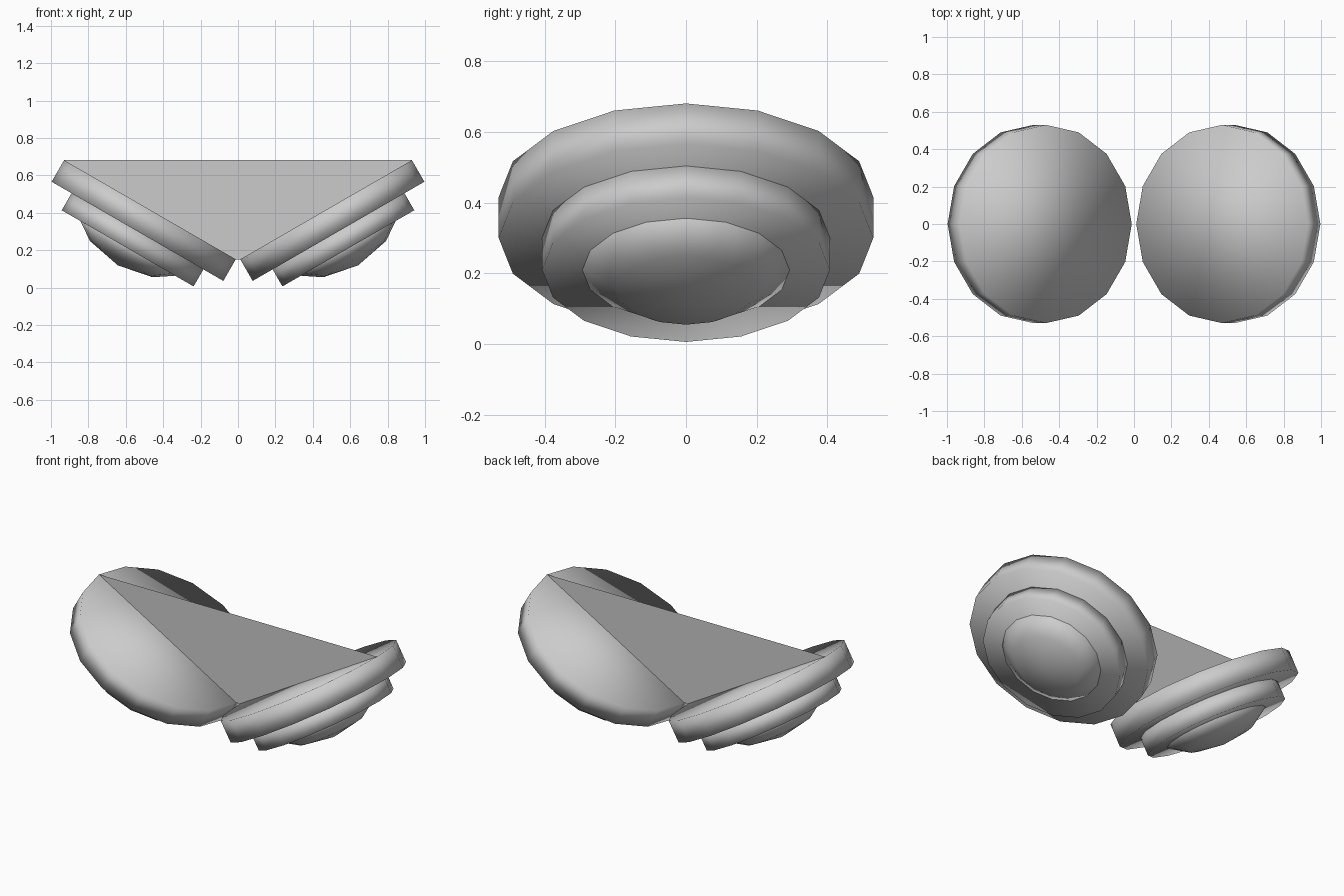
import bpy, bmesh, math
from mathutils import Matrix

cube = bpy.data.objects.get("Cube")
if cube:
    bpy.data.objects.remove(cube, do_unlink=True)

grey = bpy.data.materials.new("plain_grey")
grey.use_nodes = True
grey.diffuse_color = (0.6, 0.6, 0.6, 1)
grey.node_tree.nodes["Principled BSDF"].inputs["Base Color"].default_value = (0.6, 0.6, 0.6, 1)

SIDES = 16


def finish(name, bm, smooth):
    mesh = bpy.data.meshes.new(name)
    bm.to_mesh(mesh)
    bm.free()
    mesh.materials.append(grey)
    for poly in mesh.polygons:
        poly.use_smooth = smooth
    obj = bpy.data.objects.new(name, mesh)
    bpy.context.collection.objects.link(obj)


def turned(name, profile, place):
    """Stack rings of (radius, depth); zero radius closes to a point."""
    bm = bmesh.new()
    rings = []
    for radius, depth in profile:
        count = SIDES if radius else 1
        rings.append([bm.verts.new((radius * math.cos(math.tau * i / SIDES),
                                    radius * math.sin(math.tau * i / SIDES), -depth))
                      for i in range(count)])
    for upper, lower in zip(rings, rings[1:]):
        for i in range(SIDES):
            j = (i + 1) % SIDES
            if len(lower) == 1:
                bm.faces.new((upper[i], lower[0], upper[j]))
            else:
                bm.faces.new((upper[i], lower[i], lower[j], upper[j]))
    bm.faces.new(rings[0])
    if len(rings[-1]) > 1:
        bm.faces.new(rings[-1][::-1])
    bm.transform(place)
    bmesh.ops.recalc_face_normals(bm, faces=bm.faces)
    finish(name, bm, True)


# Two mirrored tilted stacks: wide disc, smaller disc, shallow dome
for side, s in (("left", 1), ("right", -1)):
    place = Matrix.Translation((s * 0.471, 0, 0.416)) @ Matrix.Rotation(-s * math.radians(30), 4, "Y")
    turned(side + "_wide_disc", [(0.53, 0), (0.53, 0.133)], place)
    turned(side + "_small_disc", [(0.407, 0.133), (0.407, 0.238)], place)
    turned(side + "_dome", [(0.354, 0.197), (0.193, 0.305), (0, 0.343)], place)

# Thin upright web joining the two discs
bm = bmesh.new()
corners = [(-0.012, 0.151), (0.012, 0.151), (0.93, 0.681), (-0.93, 0.681)]
bm.faces.new([bm.verts.new((x, 0, z)) for x, z in corners])
finish("centre_web", bm, False)
